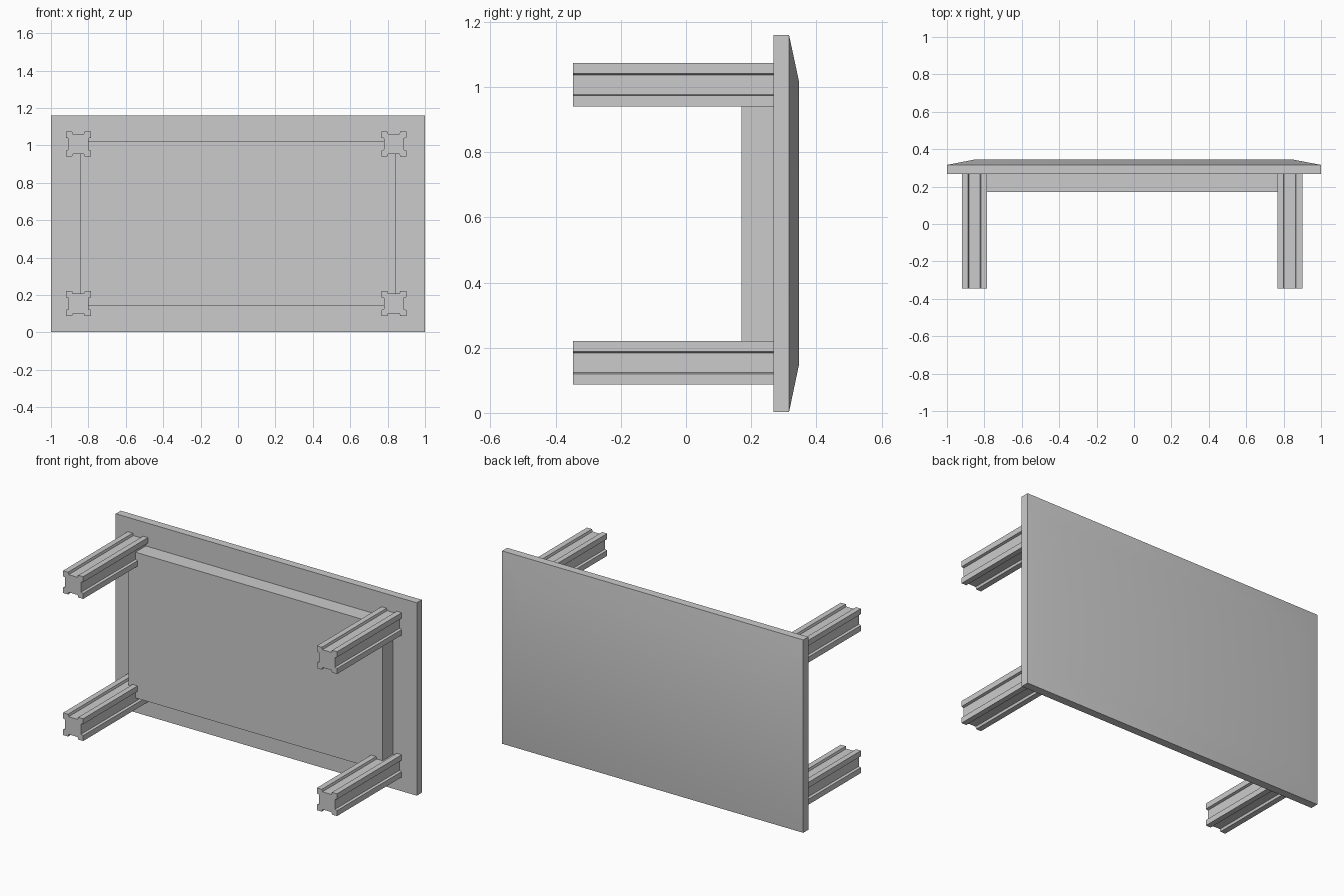
import bpy, bmesh

if "Cube" in bpy.data.objects:
    bpy.data.objects.remove(bpy.data.objects["Cube"])

grey = bpy.data.materials.new("plain grey")
grey.diffuse_color = (0.6, 0.6, 0.6, 1)
grey.use_nodes = True
grey.node_tree.nodes["Principled BSDF"].inputs["Base Color"].default_value = grey.diffuse_color


def loft(name, rings):
    """Closed solid through matching rings of (x, y, z) points, front to back."""
    bm = bmesh.new()
    loops = [[bm.verts.new(p) for p in ring] for ring in rings]
    n = len(loops[0])
    bm.faces.new(loops[0])
    bm.faces.new(loops[-1][::-1])
    for a, b in zip(loops, loops[1:]):
        for i in range(n):
            j = (i + 1) % n
            bm.faces.new((a[i], b[i], b[j], a[j]))
    bmesh.ops.recalc_face_normals(bm, faces=bm.faces)
    mesh = bpy.data.meshes.new(name)
    bm.to_mesh(mesh)
    bm.free()
    mesh.materials.append(grey)
    obj = bpy.data.objects.new(name, mesh)
    bpy.context.collection.objects.link(obj)
    return obj


def rect(x0, x1, z0, z1, y):
    return [(x0, y, z0), (x1, y, z0), (x1, y, z1), (x0, y, z1)]


# Table top with a shallow chamfer, softly shaded across the outer face
top = loft("table_top", [rect(-1, 1, 0.002, 1.16, 0.268),
                         rect(-1, 1, 0.002, 1.16, 0.316),
                         rect(-0.845, 0.842, 0.145, 1.02, 0.346)])
bpy.context.view_layer.objects.active = top
top.select_set(True)
bpy.ops.object.shade_smooth_by_angle(angle=0.52)

# Solid apron block under the top
loft("apron", [rect(-0.845, 0.842, 0.145, 1.02, 0.17),
               rect(-0.845, 0.842, 0.145, 1.02, 0.269)])

# Grooved leg section: one side, turned four times
side = [(-0.067, 0.067), (-0.034, 0.067), (-0.030, 0.053),
        (0.030, 0.053), (0.034, 0.067)]
section = []
for turn in range(4):
    section += side
    side = [(z, -x) for x, z in side]

# Four legs
for side_name, cx in (("left", -0.853), ("right", 0.833)):
    for level, cz in (("lower", 0.154), ("upper", 1.007)):
        loft(f"{side_name}_{level}_leg",
             [[(cx + x, y, cz + z) for x, z in section] for y in (-0.346, 0.269)])
